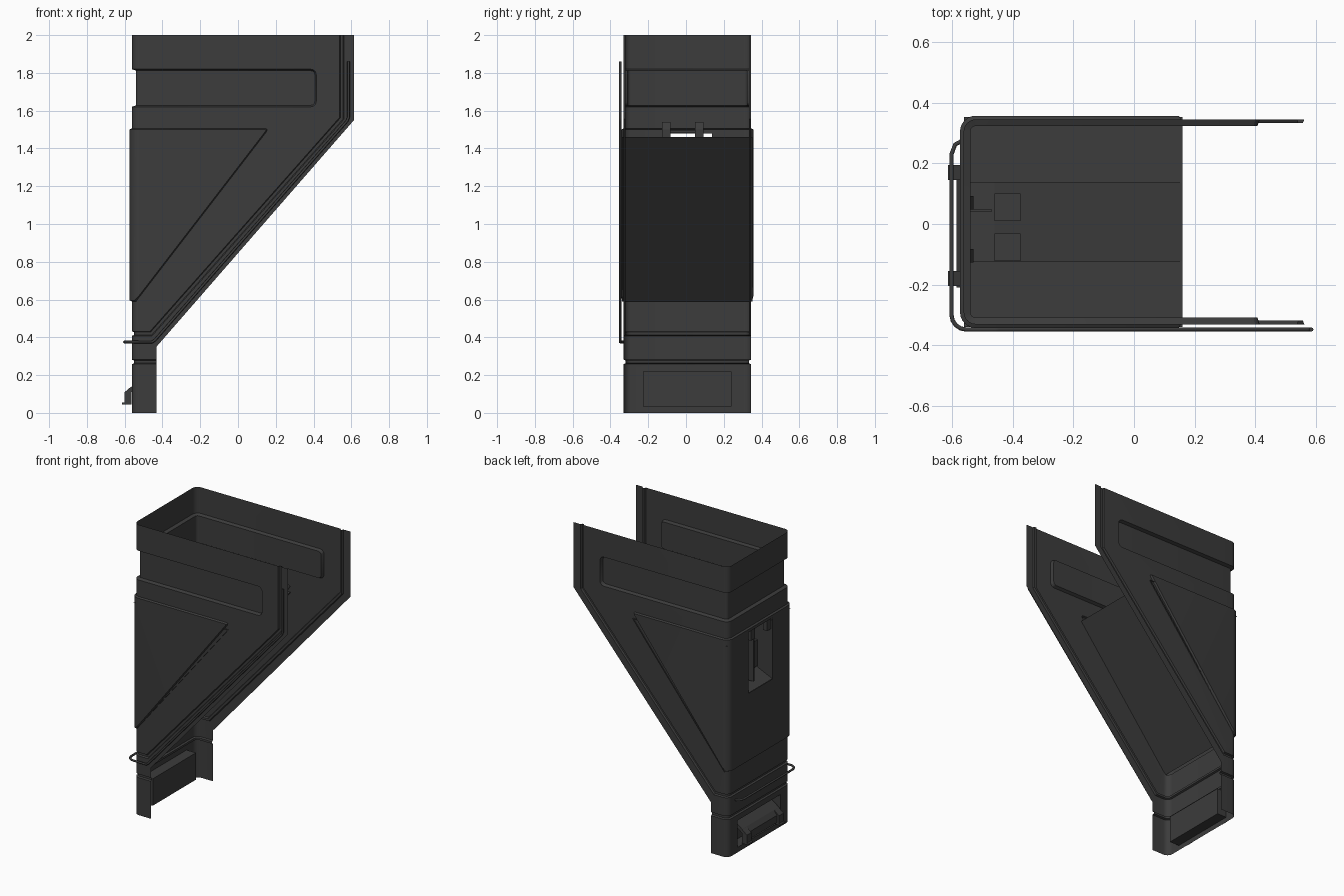
import bpy, math
from mathutils import Vector
from mathutils.geometry import delaunay_2d_cdt

if "Cube" in bpy.data.objects:
    bpy.data.objects.remove(bpy.data.objects["Cube"])

CY, W, X0, R = 0.007, 0.338, -0.562, 0.04      # centre y, half width, back x, corner radius
FLAT = W - R
ARC = R * math.pi / 2
DARK = bpy.data.materials.new("dark_plastic")
DARK.diffuse_color = (0.045, 0.045, 0.045, 1)
DARK.use_nodes = True
DARK.node_tree.nodes["Principled BSDF"].inputs["Base Color"].default_value = DARK.diffuse_color


def finish(name, data):
    ob = bpy.data.objects.new(name, data)
    bpy.context.collection.objects.link(ob)
    data.materials.append(DARK)
    return ob


def mesh(name, verts, faces):
    me = bpy.data.meshes.new(name)
    me.from_pydata([tuple(v) for v in verts], [], faces)
    return finish(name, me)


def quads(name, polys):
    verts, faces = [], []
    for p in polys:
        faces.append(list(range(len(verts), len(verts) + len(p))))
        verts += p
    return mesh(name, verts, faces)


def prism(name, prof, y0, y1):
    n = len(prof)
    verts = [(x, y, z) for y in (y0, y1) for x, z in prof]
    faces = [list(range(n)), list(range(2 * n - 1, n - 1, -1))]
    faces += [[i, i + n, (i + 1) % n + n, (i + 1) % n] for i in range(n)]
    return mesh(name, verts, faces)


def box(name, a, b):
    return prism(name, [(a[0], a[2]), (b[0], a[2]), (b[0], b[2]), (a[0], b[2])], a[1], b[1])


# --- Shell: a flat pattern (u around the wall, z up) with pressed features, folded into a U ---
def U(x):
    return x - (X0 + R) + FLAT + ARC


def fold(u, z, d):
    if u < FLAT:
        return (X0 + d, u, z)
    if u < FLAT + ARC:
        a = (u - FLAT) / R
        return (X0 + R - (R - d) * math.cos(a), FLAT + (R - d) * math.sin(a), z)
    return (X0 + R + u - FLAT - ARC, W - d, z)


def planes(poly):
    out = []
    for i, p in enumerate(poly):
        e = (Vector(poly[(i + 1) % len(poly)]) - Vector(p)).normalized()
        n = Vector((e.y, -e.x))
        out.append((n, n.dot(Vector(p))))
    return out


def sdist(poly, p):
    return max(n.dot(p) - c for n, c in planes(poly))


def offset(poly, t):
    pl = planes(poly)
    res = []
    for i in range(len(pl)):
        (a, c), (b, d) = pl[i - 1], pl[i]
        det = a.x * b.y - a.y * b.x
        c, d = c + t, d + t
        res.append(Vector(((c * b.y - d * a.y) / det, (a.x * d - b.x * c) / det)))
    return res


def depth(steps, s):
    if s <= steps[0][0]:
        return steps[0][1]
    for (o0, d0), (o1, d1) in zip(steps, steps[1:]):
        if s <= o1:
            return d0 + (d1 - d0) * (s - o0) / (o1 - o0)
    return steps[-1][1]


def groove(h, d):
    return [(-h, 0), (-h * 0.6, d), (h * 0.6, d), (h, 0)]


r, ux = 0.03, U(0.415)
band = [(-1, 1.62)]
band += [(ux - r + r * math.sin(a), 1.62 + r - r * math.cos(a)) for a in (0, 0.52, 1.05, 1.57)]
band += [(ux - r + r * math.cos(a), 1.82 - r + r * math.sin(a)) for a in (0, 0.52, 1.05, 1.57)]
band += [(-1, 1.82)]
wedge = [(-1, 0.59), (U(-0.54), 0.59), (U(0.15), 1.487), (U(0.155), 1.5015 - 0.0005),
         (U(0.145), 1.506), (-1, 1.506)]
body = [(-1, 0.42), (U(-0.46), 0.42), (U(0.55), 1.56), (U(0.55), 3), (-1, 3)]
foot = [(-1, -1), (3, -1), (3, 0.27), (-1, 0.27)]
features = [(band, [(-0.008, 0.022), (0, 0)]),
            (wedge, [(-0.006, -0.012), (0, 0)]),
            (body, groove(0.012, 0.012)),
            (foot, groove(0.012, 0.012))]
windows = [[(-1, 1.06), (0.13, 1.06), (0.13, 1.48), (-1, 1.48)],
           [(-1, 0.035), (0.235, 0.035), (0.235, 0.22), (-1, 0.22)]]
outline = [(0, 0), (U(-0.432), 0), (U(-0.432), 0.35), (U(0.614), 1.55), (U(0.614), 2), (0, 2)]

pts, edges = [], []


def add_loop(loop, closed=True):
    k, n = len(pts), len(loop)
    pts.extend(Vector(p) for p in loop)
    edges.extend((k + i, k + (i + 1) % n) for i in range(n if closed else n - 1))


add_loop(outline)
for poly, steps in features:
    for o, _ in steps:
        add_loop(offset(poly, o))
for w in windows:
    add_loop(w)
for i in range(7):
    u = FLAT + ARC * i / 6
    add_loop([(u, 0), (u, 2)], False)
vs, _, fs, *_ = delaunay_2d_cdt(pts, edges, [], 0, 1e-6)


def keep(f):
    c = sum((vs[i] for i in f), Vector((0, 0))) / len(f)
    if c.x < 0 or c.x > U(0.614) or not 0 < c.y < 2:
        return False
    if c.x > U(-0.432) and c.y < 0.35 + (c.x - U(-0.432)) * 1.2 / 1.046:
        return False
    return all(sdist(w, c) > 0 for w in windows)


fs = [f for f in fs if keep(f)]
used = sorted({i for f in fs for i in f})
idx = {v: i for i, v in enumerate(used)}
verts = [fold(vs[i].x, vs[i].y, sum(depth(s, sdist(p, vs[i])) for p, s in features)) for i in used]
shell = mesh("shell", verts, [[idx[i] for i in f] for f in fs])
shell.location.y = CY
m = shell.modifiers.new("mirror", 'MIRROR')
m.use_axis = (False, True, False)
bpy.context.view_layer.objects.active = shell
shell.select_set(True)
bpy.ops.object.shade_smooth_by_angle(angle=math.radians(25))

# --- Inner hopper: sloped underside, lid with a sloping channel to the back window ---
ya, yb, y0, y1 = CY - 0.13, CY + 0.13, CY - W - 0.008, CY + W + 0.008
zt, xt, xb = 1.46, 0.16, -0.56
hopper = [[(-0.54, y0, 0.59), (xt, y0, zt), (xt, y1, zt), (-0.54, y1, 0.59)]]
for a, b in ((y0, ya), (yb, y1)):
    hopper.append([(xb, a, zt), (xt, a, zt), (xt, b, zt), (xb, b, zt)])
for y in (ya, yb):
    hopper.append([(xb - 0.012, y, 1.06), (-0.46, y, 1.11), (xt, y, zt), (xb - 0.012, y, zt)])
hopper.append([(-0.46, ya, 1.11), (xt, ya, zt), (xt, yb, zt), (-0.46, yb, 1.11)])
hopper.append([(xb - 0.012, ya, 1.06), (-0.46, ya, 1.11), (-0.46, yb, 1.11), (xb - 0.012, yb, 1.06)])
quads("hopper", hopper)

# --- Fittings in the window channel ---
for i, y in enumerate((0.055, -0.077)):
    box(f"channel_block_{i}", (-0.46, y - 0.045, 1.12), (-0.375, y + 0.045, 1.3))
for i, y in enumerate((0.07, -0.105)):
    prism(f"clip_{i}", [(-0.56, 1.4), (-0.53, 1.4), (-0.53, 1.5), (-0.545, 1.54), (-0.56, 1.54)],
          y - 0.022, y + 0.022)
    box(f"channel_rail_{i}", (-0.55, y - 0.03, 1.1), (-0.47, y - 0.02, 1.42))
box("clip_bar", (-0.555, -0.085, 1.485), (-0.54, 0.05, 1.497))

# --- Lower pocket with its tilted flap and hooks ---
pa, pb, xi, za, zb = CY - 0.235, CY + 0.235, -0.49, 0.035, 0.22
quads("lower_pocket", [
    [(xi, pa, za), (xi, pb, za), (xi, pb, zb), (xi, pa, zb)],
    [(X0, pa, za), (X0, pb, za), (xi, pb, za), (xi, pa, za)],
    [(X0, pa, zb), (X0, pb, zb), (xi, pb, zb), (xi, pa, zb)],
    [(X0, pa, za), (xi, pa, za), (xi, pa, zb), (X0, pa, zb)],
    [(X0, pb, za), (xi, pb, za), (xi, pb, zb), (X0, pb, zb)]])
prism("flap", [(-0.49, 0.19), (-0.56, 0.14), (-0.585, 0.11), (-0.585, 0.06), (-0.575, 0.06),
               (-0.575, 0.1), (-0.49, 0.165)], -0.21, 0.19)
for i, y in enumerate((0.17, -0.18)):
    prism(f"hook_{i}", [(-0.565, 0.14), (-0.6, 0.11), (-0.6, 0.055), (-0.614, 0.055), (-0.614, 0.045),
                        (-0.565, 0.045)], y - 0.025, y + 0.025)

# --- Pipe wrapping the back and running up the front wall edge ---
yp = -0.348
path = [(-0.566, 0.275, 0.375), (-0.59, 0.262, 0.375), (-0.602, 0.23, 0.375), (-0.602, -0.3, 0.375)]
path += [(-0.554 - 0.048 * math.cos(a), -0.3 - 0.048 * math.sin(a), 0.375) for a in (0.4, 0.8, 1.2, 1.57)]
path += [(-0.455, yp, 0.375), (-0.44, yp, 0.385), (0.577, yp, 1.545), (0.585, yp, 1.565), (0.585, yp, 1.86)]
cu = bpy.data.curves.new("pipe", 'CURVE')
cu.dimensions = '3D'
cu.bevel_depth = 0.007
cu.bevel_resolution = 2
cu.use_fill_caps = True
sp = cu.splines.new('POLY')
sp.points.add(len(path) - 1)
for p, co in zip(sp.points, path):
    p.co = (*co, 1)
finish("pipe", cu)
